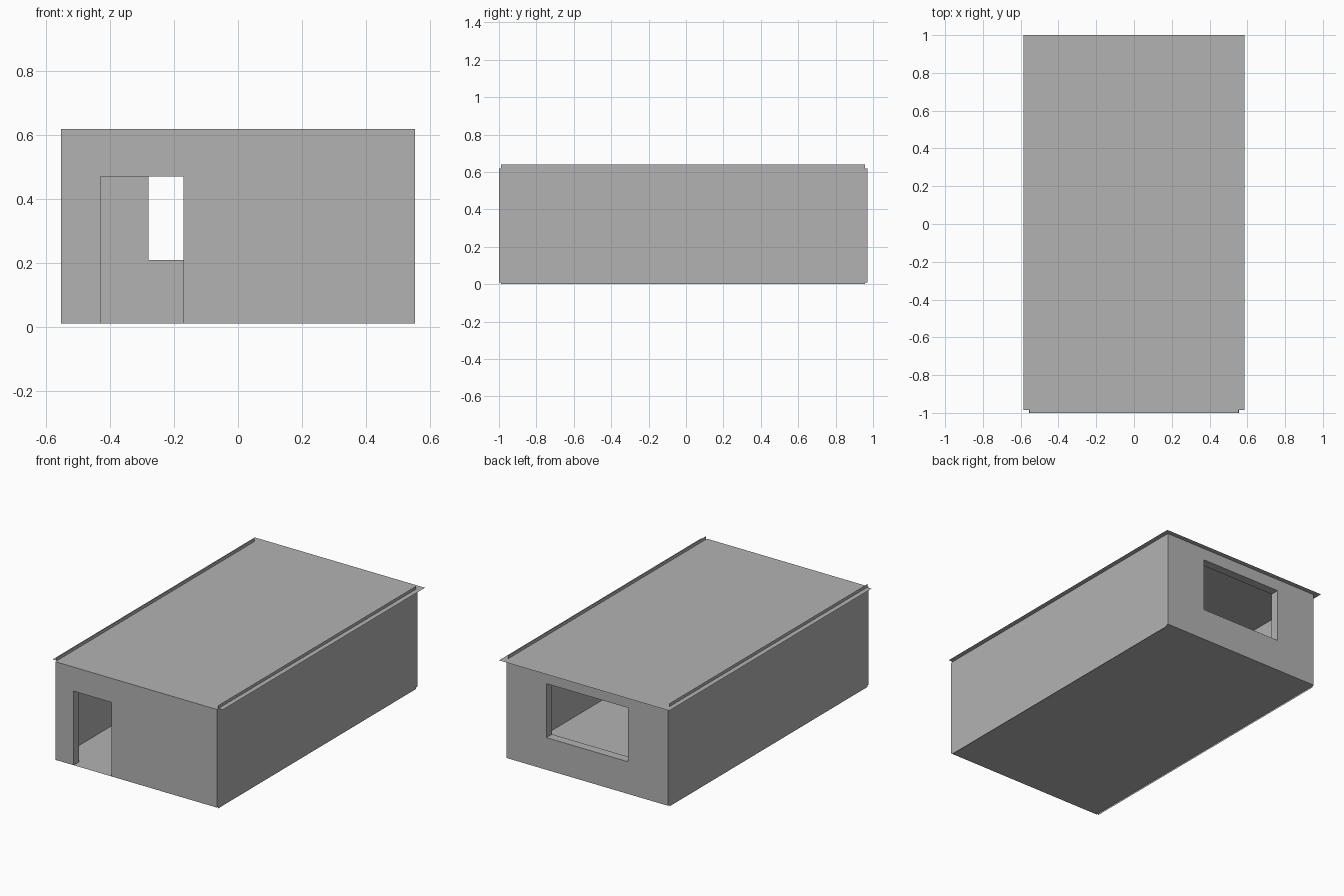
import bpy
import bmesh
from mathutils import Vector

cube = bpy.data.objects.get("Cube")
if cube:
    bpy.data.objects.remove(cube, do_unlink=True)

# Single plain grey for the whole building
grey = bpy.data.materials.new("plain_grey")
grey.use_nodes = True
colour = (0.45, 0.45, 0.45, 1)
grey.diffuse_color = colour
grey.node_tree.nodes["Principled BSDF"].inputs["Base Color"].default_value = colour

HALF = 0.555               # half width of the walls
FRONT, BACK = -1.0, 0.97   # outer faces of the end walls
BASE, EAVES = 0.01, 0.62   # floor and roof levels
THICK = 0.055              # depth of the end walls


def finish(name, bm):
    mesh = bpy.data.meshes.new(name)
    bm.to_mesh(mesh)
    bm.free()
    mesh.materials.append(grey)
    obj = bpy.data.objects.new(name, mesh)
    bpy.context.collection.objects.link(obj)
    return obj


def box(name, low, high):
    low, high = Vector(low), Vector(high)
    bm = bmesh.new()
    bmesh.ops.create_cube(bm, size=1)
    for v in bm.verts:
        v.co = (low + high) / 2 + v.co * (high - low)
    return finish(name, bm)


def sheet(name, corners):
    bm = bmesh.new()
    bm.faces.new([bm.verts.new(c) for c in corners])
    return finish(name, bm)


def flat_sheet(name, half_x, y0, y1, z):
    return sheet(name, [(-half_x, y0, z), (half_x, y0, z),
                        (half_x, y1, z), (-half_x, y1, z)])


def end_wall(name, y0, y1, x0, x1, z0, z1):
    """Solid wall with one rectangular opening."""
    inset = 0.0005
    wall = box(name, (-HALF + inset, y0, BASE), (HALF - inset, y1, EAVES - inset))
    cutter = box(name + "_cutter", (x0, y0 - 0.1, z0), (x1, y1 + 0.1, z1))
    cutter.hide_render = True
    mod = wall.modifiers.new("opening", "BOOLEAN")
    mod.operation = "DIFFERENCE"
    mod.solver = "EXACT"
    mod.object = cutter
    bpy.context.view_layer.objects.active = wall
    bpy.ops.object.modifier_apply(modifier=mod.name)
    bpy.data.objects.remove(cutter, do_unlink=True)
    return wall


# End walls: doorway at the front, wide window at the back
end_wall("front_wall", FRONT, FRONT + THICK, -0.43, -0.17, BASE - 0.1, 0.47)
end_wall("back_wall", BACK - THICK, BACK, -0.28, 0.28, 0.21, 0.545)

# Thin side walls that rise past the roof and dip below the floor
for name, s in (("left_wall", 1), ("right_wall", -1)):
    ring = [(s * HALF, -0.99, 0), (s * HALF, 0.957, 0),
            (s * HALF, 0.957, 0.64), (s * HALF, -0.99, 0.64)]
    sheet(name, ring[::s])

# Floor and overhanging flat roof
flat_sheet("floor", HALF, FRONT, BACK, BASE)
flat_sheet("roof", 0.585, -0.985, 1.0, EAVES)
